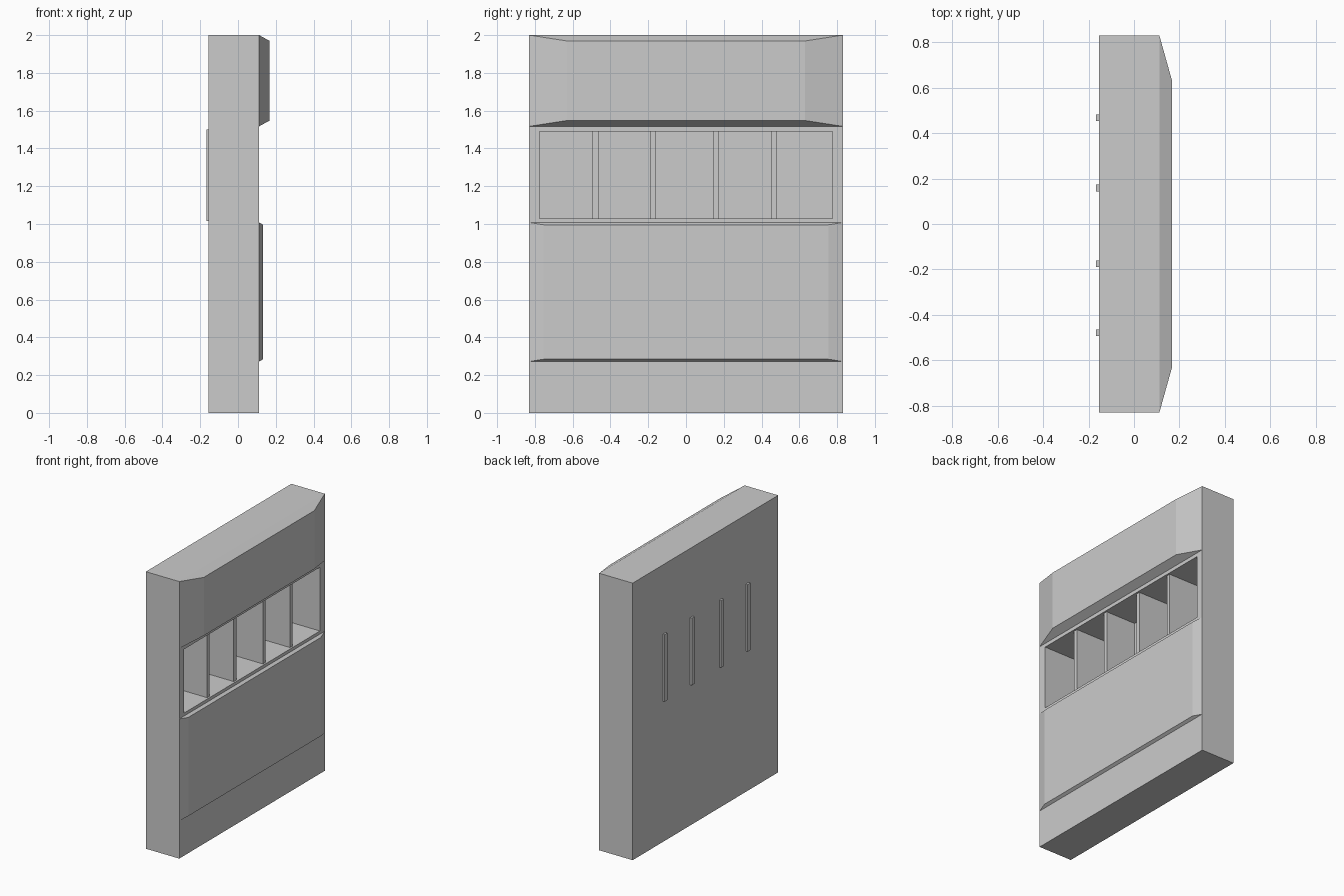
import bpy, bmesh

if "Cube" in bpy.data.objects:
    bpy.data.objects.remove(bpy.data.objects["Cube"])

BACK, FRONT = -0.155, 0.112   # x of the cabinet's rear and front planes
W, H = 0.83, 2.0              # half width, height


def finish(name, bm):
    bmesh.ops.recalc_face_normals(bm, faces=bm.faces)
    mesh = bpy.data.meshes.new(name)
    bm.to_mesh(mesh)
    bm.free()
    obj = bpy.data.objects.new(name, mesh)
    bpy.context.collection.objects.link(obj)
    return obj


def block(bm, x0, x1, y0, y1, z0, z1):
    verts = bmesh.ops.create_cube(bm, size=1)["verts"]
    for v in verts:
        v.co = (x1 if v.co.x > 0 else x0,
                y1 if v.co.y > 0 else y0,
                z1 if v.co.z > 0 else z0)
    return verts


def raised_panel(name, x_out, z0, z1, side, edge):
    """Panel on the front plane whose outer face is drawn in on all sides."""
    bm = bmesh.new()
    for v in block(bm, FRONT, x_out, -W, W, z0, z1):
        if v.co.x > FRONT + 0.001:
            v.co.y += -side if v.co.y > 0 else side
            v.co.z += -edge if v.co.z > (z0 + z1) / 2 else edge
    return finish(name, bm)


# Cabinet body with a deep open recess in its front
bm = bmesh.new()
block(bm, BACK, FRONT, -W, W, 0, H)
face = max(bm.faces, key=lambda f: f.calc_center_median().x)
bmesh.ops.inset_region(bm, faces=[face], thickness=0.05)
for v in face.verts:
    v.co.y = 0.775 if v.co.y > 0 else -0.775
    v.co.z = 1.49 if v.co.z > 1 else 1.03
new = bmesh.ops.extrude_face_region(bm, geom=[face])["geom"]
for v in new:
    if isinstance(v, bmesh.types.BMVert):
        v.co.x = BACK + 0.015
if face.is_valid:
    bmesh.ops.delete(bm, geom=[face], context='FACES_ONLY')
finish("cabinet_body", bm)

# Upper and lower bevelled front panels
raised_panel("upper_panel", 0.168, 1.517, H, 0.20, 0.031)
raised_panel("lower_panel", 0.132, 0.272, 1.008, 0.075, 0.012)

# Dividers, passing through the back of the body
for i, y in enumerate((-0.479, -0.175, 0.158, 0.468)):
    bm = bmesh.new()
    block(bm, -0.168, 0.099, y - 0.015, y + 0.015, 1.015, 1.5)
    finish(f"divider_{i + 1}", bm)
